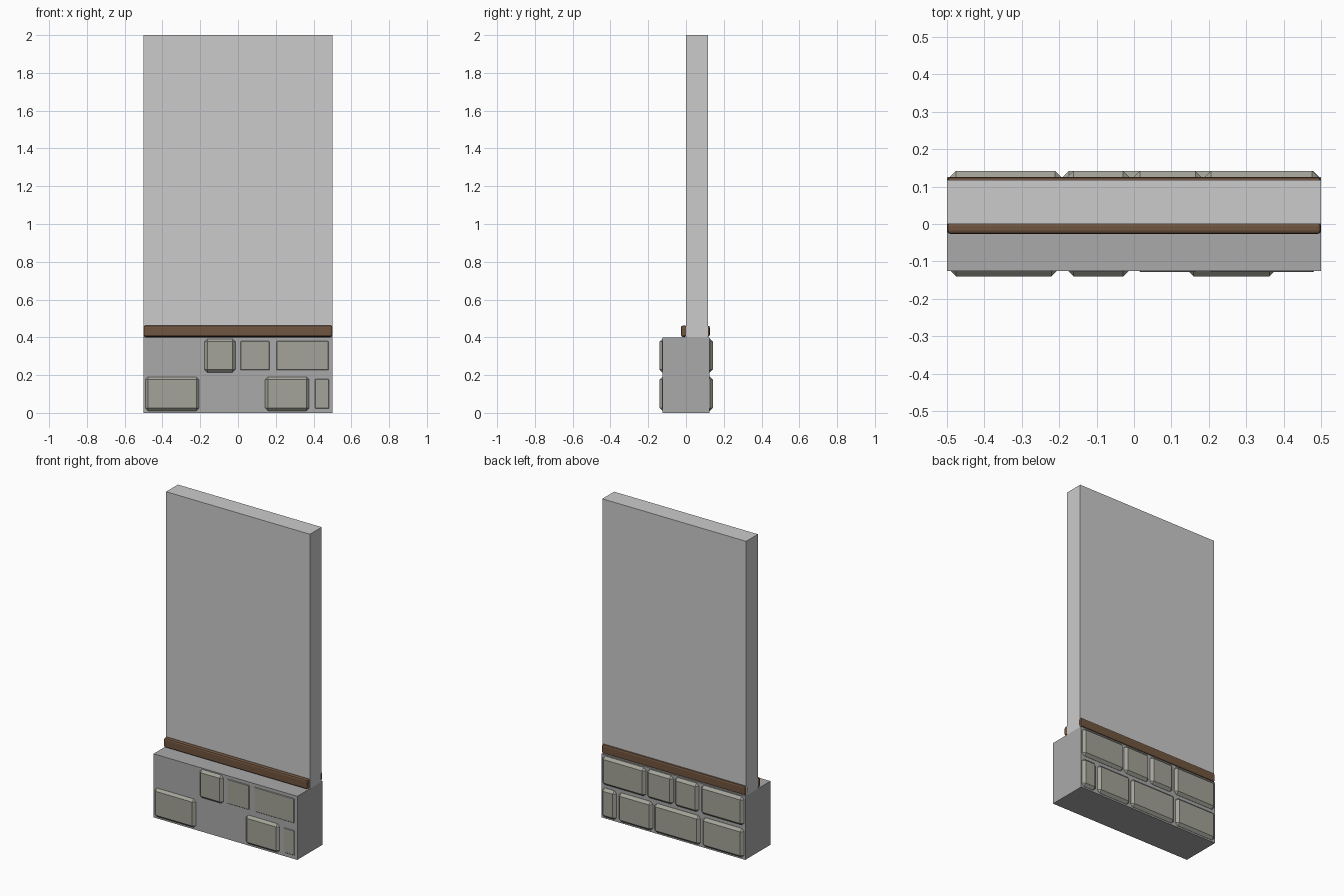
import bpy

if "Cube" in bpy.data.objects:
    bpy.data.objects.remove(bpy.data.objects["Cube"])


def material(name, color):
    m = bpy.data.materials.new(name)
    m.diffuse_color = (*color, 1)
    m.use_nodes = True
    m.node_tree.nodes["Principled BSDF"].inputs["Base Color"].default_value = m.diffuse_color
    return m


STONE = material("stone", (0.37, 0.37, 0.32))
MORTAR = material("mortar", (0.4, 0.4, 0.4))
WOOD = material("wood", (0.16, 0.09, 0.05))


def box(name, x, y, z, mat=None, bevel=0, segments=1):
    """Box from (min, max) ranges, with an optional bevel."""
    bpy.ops.mesh.primitive_cube_add(
        size=1, location=[(r[0] + r[1]) / 2 for r in (x, y, z)])
    o = bpy.context.object
    o.name = name
    o.scale = [r[1] - r[0] for r in (x, y, z)]
    bpy.ops.object.transform_apply(location=False, rotation=False, scale=True)
    if mat:
        o.data.materials.append(mat)
    if bevel:
        b = o.modifiers.new("bevel", 'BEVEL')
        b.width = bevel
        b.segments = segments
    return o


# Foundation and upper wall panel
box("foundation", (-0.5, 0.5), (-0.125, 0.125), (0, 0.4), MORTAR)
box("wall_panel", (-0.5, 0.5), (0, 0.117), (0.4, 2))

# Wooden skirting on both faces of the wall
box("front_trim", (-0.5, 0.5), (-0.027, 0.005), (0.403, 0.462), WOOD, 0.01, 2)
box("back_trim", (-0.5, 0.5), (0.095, 0.126), (0.403, 0.462), WOOD, 0.01, 2)

# Stones: x range, and how far the front copy stands out (None = buried)
courses = [
    ((0.01, 0.192), [(-0.492, -0.205, 0.14), (-0.19, 0.13, None),
                     (0.143, 0.378, 0.14), (0.395, 0.495, 0.128)]),
    ((0.213, 0.393), [(-0.492, -0.195, None), (-0.178, -0.013, 0.14),
                      (0.0, 0.18, 0.128), (0.19, 0.492, 0.128)]),
]
for row, (z, stones) in enumerate(courses):
    for i, (x0, x1, front) in enumerate(stones):
        box(f"back_stone_{row}_{i}", (x0, x1), (0.09, 0.142), z, STONE, 0.016)
        if front:
            box(f"front_stone_{row}_{i}", (x0, x1), (-front, -0.09), z, STONE, 0.016)
